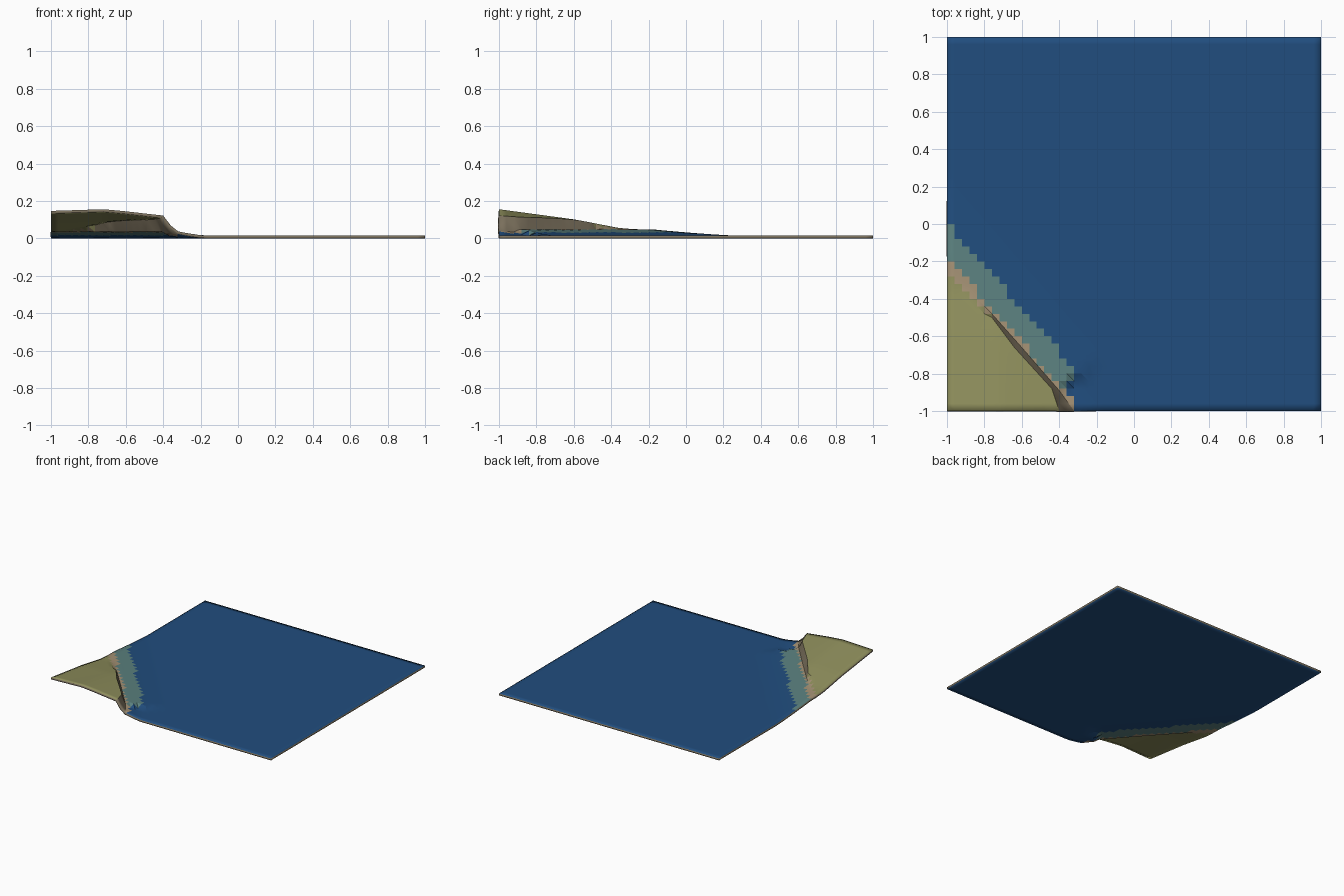
import bpy, bmesh, math
from mathutils import Vector

cube = bpy.data.objects.get("Cube")
if cube:
    bpy.data.objects.remove(cube, do_unlink=True)

CELL = 0.04
SHEET = 0.015

# Cliff lip and foot, and land height along each axis
LIP = [(-1, -0.30), (-0.76, -0.50), (-0.64, -0.66), (-0.44, -0.88), (-0.40, -1.0), (-0.32, -1.24)]
FOOT = [(-1, -0.22), (-0.76, -0.48), (-0.60, -0.66), (-0.40, -0.89), (-0.32, -1.0), (-0.2, -1.2)]
LAND = [(-1, 0.147), (-0.6, 0.096), (-0.35, 0.054), (-0.23, 0.048)]
BULGE = [(-1, 1.0), (-0.72, 1.06), (-0.62, 1.0), (-0.4, 0.83)]


def lerp(points, x):
    """Piecewise linear lookup, held constant past the ends."""
    if x <= points[0][0]:
        return points[0][1]
    for (x0, y0), (x1, y1) in zip(points, points[1:]):
        if x <= x1:
            return y0 + (y1 - y0) * (x - x0) / (x1 - x0)
    return points[-1][1]


def offshore(x, y):
    """Distance out from the waterline."""
    return y + 0.2 + 1.15 * (x + 0.98)


def cliff_side(x, y):
    """0 on the lip, 1 at the foot."""
    lip, foot = lerp(LIP, x), lerp(FOOT, x)
    return (y - lip) / (foot - lip)


def shelf(x, y):
    s = offshore(x, y)
    if x > -0.38 and y < -0.87 + 0.83 * (x + 0.36):
        s = (s + 0.1) * 2      # steep drop south of the shelf crease
    s = min(max(s / 0.45, 0), 1)
    return SHEET + 0.033 * (1 - s) ** 1.3


def height(x, y):
    t = min(max(cliff_side(x, y), 0), 1)
    sea = shelf(x, y)
    if t >= 1:
        return sea
    land = max(lerp(LAND, y) * lerp(BULGE, x), sea)
    return land + (sea - land) * t


def material(name, colour):
    m = bpy.data.materials.new(name)
    m.use_nodes = True
    m.diffuse_color = (*colour, 1)
    bsdf = m.node_tree.nodes["Principled BSDF"]
    bsdf.inputs["Base Color"].default_value = (*colour, 1)
    bsdf.inputs["Roughness"].default_value = 0.9
    return m


WATER, SHALLOWS, SAND, GRASS, ROCK = range(5)
materials = [
    material("deep_water_blue", (0.015, 0.075, 0.21)),
    material("shallows_teal", (0.107, 0.223, 0.216)),
    material("sand", (0.38, 0.29, 0.18)),
    material("grass_olive", (0.28, 0.28, 0.11)),
    material("rock_brown", (0.2, 0.165, 0.11)),
]


def ground_kind(x, y):
    """Colour by cliff band, then by whole grid cell."""
    t = cliff_side(x, y)
    cx, cy = ((math.floor(v / CELL) + 0.5) * CELL for v in (x, y))
    if x > -0.76 and y < -0.47 and t < 1:
        return GRASS if t <= 0 else ROCK
    if x < -0.76 and cy < -0.26 - 1.1 * (cx + 0.98):
        return GRASS
    if offshore(cx, cy) < 0:
        return SAND
    return SHALLOWS if cx < -0.32 and shelf(cx, cy) > 0.0315 else WATER


# Flat grid
bm = bmesh.new()
n = round(2 / CELL)
bmesh.ops.create_grid(bm, x_segments=n, y_segments=n, size=1)

# Cut the cliff lip and foot into the grid
for line in (LIP, FOOT):
    for (x0, y0), (x1, y1) in zip(line[1:], line[2:]):
        faces = [f for f in bm.faces
                 if x0 < f.calc_center_median().x < x1 and f.calc_center_median().y < -0.4]
        geom = set(faces)
        for f in faces:
            geom.update(f.edges)
            geom.update(f.verts)
        bmesh.ops.bisect_plane(bm, geom=list(geom), dist=1e-5,
                               plane_co=Vector((x0, y0, 0)),
                               plane_no=Vector((y0 - y1, x1 - x0, 0)))

# Split the shore cells, colour them and raise the land
shore = [f for f in bm.faces if f.calc_center_median().x < 0 and f.calc_center_median().y < 0.3]
bmesh.ops.triangulate(bm, faces=shore)
for f in bm.faces:
    c = f.calc_center_median()
    f.material_index = ground_kind(c.x, c.y)
for v in bm.verts:
    v.co.z = height(v.co.x, v.co.y)

mesh = bpy.data.meshes.new("coast_terrain")
bm.to_mesh(mesh)
bm.free()
for m in materials:
    mesh.materials.append(m)
terrain = bpy.data.objects.new("coast_terrain", mesh)
bpy.context.collection.objects.link(terrain)

# Thin sheet with a rock rim
solid = terrain.modifiers.new("thickness", 'SOLIDIFY')
solid.thickness = SHEET
solid.offset = -1
solid.material_offset_rim = ROCK

bpy.context.view_layer.objects.active = terrain
terrain.select_set(True)
bpy.ops.object.shade_smooth_by_angle(angle=math.radians(25))
